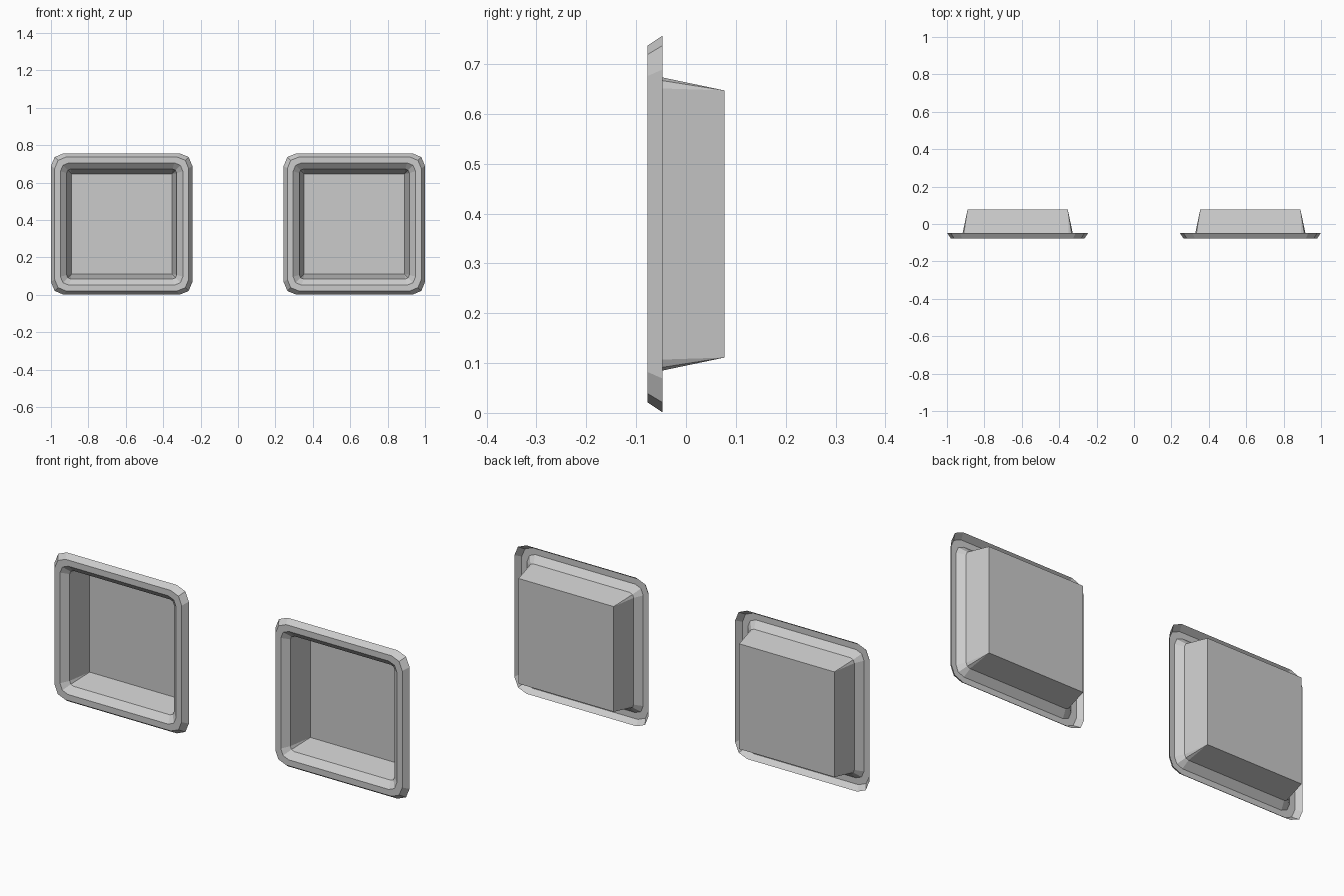
import bpy, bmesh
from math import pi, cos, sin

if "Cube" in bpy.data.objects:
    bpy.data.objects.remove(bpy.data.objects["Cube"])

CX, CZ = 0.622, 0.379


def ring(bm, half, r, y):
    """Rounded square loop in the XZ plane, two facets per corner."""
    verts = []
    for i, (sx, sz) in enumerate([(1, 1), (-1, 1), (-1, -1), (1, -1)]):
        for k in range(3):
            a = i * pi / 2 + k * pi / 4
            verts.append(bm.verts.new((CX + sx * (half - r) + r * cos(a), y,
                                       CZ + sz * (half - r) + r * sin(a))))
    return verts


def recessed_panel(name):
    bm = bmesh.new()
    # half width, corner radius, depth: rim back, rim front, inner lip, tray mouth, tray floor
    profile = [(0.378, 0.068, -0.047), (0.358, 0.061, -0.077),
               (0.327, 0.045, -0.077), (0.294, 0.022, -0.047),
               (0.268, 0.0, 0.077)]
    loops = [ring(bm, *p) for p in profile]
    for a, b in zip(loops, loops[1:]):
        for i in range(12):
            j = (i + 1) % 12
            bm.faces.new((a[i], a[j], b[j], b[i]))
    bm.faces.new(loops[-1])
    # tray floor has sharp corners
    bmesh.ops.remove_doubles(bm, verts=bm.verts, dist=0.0005)
    bmesh.ops.recalc_face_normals(bm, faces=bm.faces)
    floor = max(bm.faces, key=lambda f: f.calc_center_median().y)
    if floor.normal.y > 0:
        bmesh.ops.reverse_faces(bm, faces=bm.faces)
    me = bpy.data.meshes.new(name)
    bm.to_mesh(me)
    bm.free()
    ob = bpy.data.objects.new(name, me)
    bpy.context.collection.objects.link(ob)
    return ob


# Pair of recessed trays with bevelled rims
panels = recessed_panel("recessed_panels")
panels.modifiers.new("mirror", 'MIRROR').use_axis[0] = True
